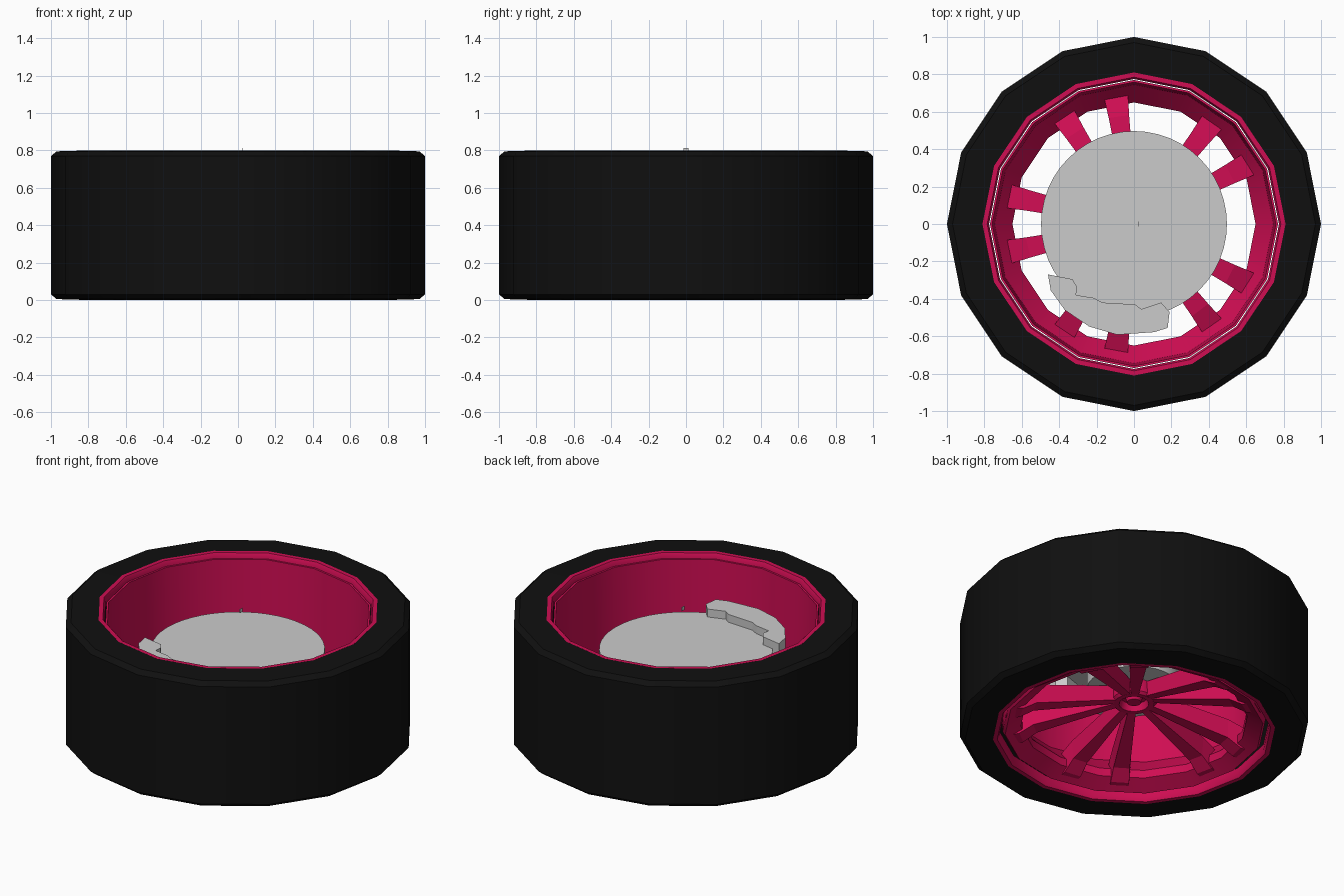
import bpy, bmesh, math
from mathutils import Matrix, Vector

if "Cube" in bpy.data.objects:
    bpy.data.objects.remove(bpy.data.objects["Cube"])


def material(name, rgb):
    m = bpy.data.materials.new(name)
    m.diffuse_color = (*rgb, 1)
    m.use_nodes = True
    m.node_tree.nodes["Principled BSDF"].inputs["Base Color"].default_value = m.diffuse_color
    return m


BLACK = material("rubber", (0.005, 0.005, 0.005))
PINK = material("pink_paint", (0.62, 0.004, 0.085))


def finish(name, bm, mat=None, angle=None):
    bmesh.ops.recalc_face_normals(bm, faces=bm.faces[:])
    me = bpy.data.meshes.new(name)
    bm.to_mesh(me)
    bm.free()
    ob = bpy.data.objects.new(name, me)
    bpy.context.collection.objects.link(ob)
    if mat:
        me.materials.append(mat)
    if angle:
        bpy.ops.object.select_all(action='DESELECT')
        ob.select_set(True)
        bpy.context.view_layer.objects.active = ob
        bpy.ops.object.shade_smooth_by_angle(angle=math.radians(angle))
    return ob


def lathe(name, profile, sides, mat=None, angle=30):
    """Revolve a closed (radius, z) loop around the z axis."""
    bm = bmesh.new()
    rings = []
    for i in range(sides):
        a = 2 * math.pi * i / sides
        rings.append([bm.verts.new((r * math.cos(a), r * math.sin(a), z)) for r, z in profile])
    n = len(profile)
    for i in range(sides):
        p, q = rings[i], rings[(i + 1) % sides]
        for j in range(n):
            k = (j + 1) % n
            bm.faces.new((p[j], q[j], q[k], p[k]))
    bmesh.ops.remove_doubles(bm, verts=bm.verts[:], dist=1e-5)
    bmesh.ops.dissolve_degenerate(bm, edges=bm.edges[:], dist=1e-6)
    return finish(name, bm, mat, angle)


# Tyre
lathe("tyre", [(0.80, 0), (0.97, 0.005), (1, 0.03), (1, 0.77), (0.97, 0.795), (0.80, 0.8)], 16, BLACK)

# Rim lips on both sides and the stepped barrel inside
lathe("lower_rim_lip", [(0.81, 0), (0.785, 0), (0.775, 0.02), (0.775, 0.06), (0.81, 0.06)], 16, PINK)
lathe("upper_rim_lip", [(0.81, 0.8), (0.785, 0.8), (0.775, 0.78), (0.775, 0.74), (0.81, 0.74)], 16, PINK)
lathe("rim_barrel", [(0.77, 0.77), (0.758, 0.77), (0.745, 0.24), (0.65, 0.13), (0.65, 0.08),
                     (0.74, 0.03), (0.755, 0.05), (0.77, 0.3)], 16, PINK)

# Spokes in pairs, tapered towards the recessed hub, with an elbow at the rim
bm = bmesh.new()
# radius, half width, lower z, upper z
stations = [(0.09, 0.026, 0.20, 0.29), (0.58, 0.055, 0.105, 0.22),
            (0.66, 0.062, 0.055, 0.19), (0.74, 0.066, 0.045, 0.16)]
for pair in (180, 110.5, 40, -40, -110.5):
    for off in (-12.5, 12.5):
        rot = Matrix.Rotation(math.radians(pair + off), 3, 'Z')
        secs = [[bm.verts.new(rot @ Vector(c)) for c in
                 ((r, -w * 0.85, lo), (r, w * 0.85, lo), (r, w, hi), (r, -w, hi))]
                for r, w, lo, hi in stations]
        for s, t in zip(secs, secs[1:]):
            for j in range(4):
                k = (j + 1) % 4
                bm.faces.new((s[j], s[k], t[k], t[j]))
        bm.faces.new(secs[0])
        bm.faces.new(secs[-1])
finish("spokes", bm, PINK)

# Hub with recess and centre nut
lathe("hub", [(0, 0.31), (0.125, 0.31), (0.13, 0.21), (0.115, 0.195), (0.085, 0.195),
              (0.075, 0.24), (0.05, 0.24), (0.04, 0.205), (0, 0.205)], 24, PINK)

# Brake disc and the carrier below it
lathe("brake_disc", [(0, 0.555), (0.497, 0.555), (0.497, 0.51), (0, 0.51)], 48)
lathe("hub_carrier", [(0, 0.515), (0.27, 0.515), (0.27, 0.29), (0, 0.29)], 32)

# Brake caliper: extruded outline straddling the disc edge
outline = [(-0.46, -0.27), (-0.33, -0.295), (-0.305, -0.335), (-0.31, -0.38), (-0.215, -0.395),
           (-0.17, -0.42), (0.005, -0.43), (0.04, -0.455), (0.145, -0.42), (0.19, -0.47),
           (0.18, -0.555), (0.11, -0.578), (-0.09, -0.592), (-0.24, -0.548), (-0.37, -0.46),
           (-0.445, -0.355)]
bm = bmesh.new()
base = bm.faces.new([bm.verts.new((x, y, 0.45)) for x, y in outline])
ext = bmesh.ops.extrude_face_region(bm, geom=[base])
bmesh.ops.translate(bm, vec=(0, 0, 0.155), verts=[v for v in ext["geom"] if isinstance(v, bmesh.types.BMVert)])
if base.is_valid is False or len(bm.faces) < len(outline) + 2:
    bm.faces.new([v for v in bm.verts if v.co.z < 0.5])
finish("brake_caliper", bm)

# Tiny tab floating on the axis
bm = bmesh.new()
bmesh.ops.create_cube(bm, size=1, matrix=Matrix.Translation((0.022, 0, 0.801)) @ Matrix.Diagonal((0.003, 0.026, 0.024, 1)))
finish("axle_tab", bm)
